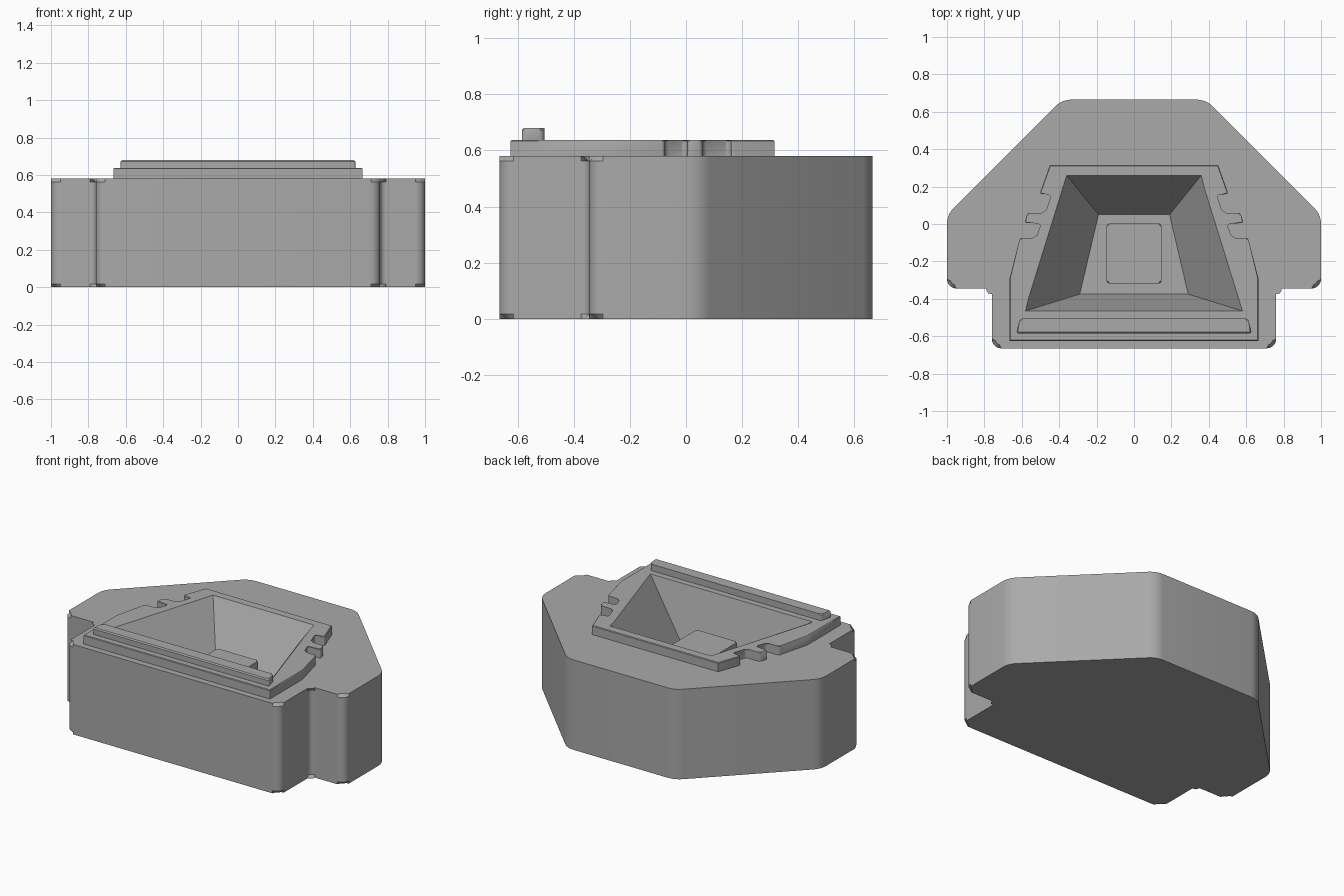
import bpy, bmesh, math
from mathutils import Vector

cube = bpy.data.objects.get("Cube")
if cube:
    bpy.data.objects.remove(cube, do_unlink=True)

grey = bpy.data.materials.new("plain grey")
grey.use_nodes = True
GREY = (0.4, 0.4, 0.4, 1)
grey.diffuse_color = GREY
grey.node_tree.nodes["Principled BSDF"].inputs["Base Color"].default_value = GREY


def mirrored(half):
    """Close a +x half outline (front to back) with its mirror image."""
    return half + [(-x, y, r) for x, y, r in reversed(half)]


def rounded(points, steps=5):
    """Round each (x, y, radius) corner with a tangent arc."""
    out = []
    for i, (x, y, r) in enumerate(points):
        p = Vector((x, y))
        a = (Vector(points[i - 1][:2]) - p).normalized()
        b = (Vector(points[(i + 1) % len(points)][:2]) - p).normalized()
        if r == 0:
            out.append(p)
            continue
        half = a.angle(b) / 2
        centre = p + (a + b).normalized() * (r / math.sin(half))
        start = p + a * (r / math.tan(half)) - centre
        end = p + b * (r / math.tan(half)) - centre
        for k in range(steps + 1):
            t = k / steps
            sweep = math.pi - 2 * half
            out.append(centre + (start * math.sin((1 - t) * sweep)
                                 + end * math.sin(t * sweep)) / math.sin(sweep))
    return out


def loft(name, low, high, z0, z1, bevel=0, bevel_base=False):
    """Solid between two outlines, with chamfered cap rims."""
    bm = bmesh.new()
    a = [bm.verts.new((p[0], p[1], z0)) for p in low]
    b = [bm.verts.new((p[0], p[1], z1)) for p in high]
    n = len(a)
    caps = [bm.faces.new(b)]
    base = bm.faces.new(a[::-1])
    if bevel_base:
        caps.append(base)
    for i in range(n):
        j = (i + 1) % n
        bm.faces.new((a[i], a[j], b[j], b[i]))
    if bevel:
        bmesh.ops.bevel(bm, geom=[e for f in caps for e in f.edges], offset=bevel,
                        segments=1, affect='EDGES', clamp_overlap=True)
    bmesh.ops.recalc_face_normals(bm, faces=bm.faces)
    mesh = bpy.data.meshes.new(name)
    bm.to_mesh(mesh)
    bm.free()
    mesh.materials.append(grey)
    obj = bpy.data.objects.new(name, mesh)
    bpy.context.collection.objects.link(obj)
    return obj


def prism(name, half, z0, z1, bevel, bevel_base=False):
    outline = rounded(mirrored(half))
    return loft(name, outline, outline, z0, z1, bevel, bevel_base)


# Main housing
body = prism("body", [(0.76, -0.665, 0.05), (0.76, -0.345, 0.03), (1, -0.345, 0.05),
                      (1, 0.05, 0.12), (0.385, 0.665, 0.12)], 0, 0.58, 0.018, True)

# Raised plate with notched sides
plate = prism("top_plate", [(0.665, -0.625, 0), (0.665, -0.29, 0), (0.61, -0.075, 0.015),
                            (0.525, -0.075, 0.025), (0.49, 0.005, 0.015), (0.585, 0.005, 0.01),
                            (0.57, 0.06, 0.02), (0.475, 0.06, 0.025), (0.435, 0.16, 0.015),
                            (0.505, 0.16, 0.01), (0.45, 0.315, 0)], 0.58, 0.638, 0.004)

# Ridge along the front of the plate
prism("front_ridge", [(0.63, -0.585, 0.01), (0.61, -0.505, 0.02)], 0.638, 0.68, 0.007)

# Sloping recess cut through plate and housing
FLOOR, RIM, ABOVE = 0.29, 0.638, 0.7
floor = [Vector(p) for p in ((0.29, -0.375), (0.19, 0.05), (-0.19, 0.05), (-0.29, -0.375))]
rim = [Vector(p) for p in ((0.58, -0.465), (0.36, 0.26), (-0.36, 0.26), (-0.58, -0.465))]
grow = (ABOVE - FLOOR) / (RIM - FLOOR)
over = [f + (r - f) * grow for f, r in zip(floor, rim)]
cutter = loft("recess_cutter", floor, over, FLOOR, ABOVE)
cutter.hide_render = True
for obj in (body, plate):
    cut = obj.modifiers.new("recess", 'BOOLEAN')
    cut.operation = 'DIFFERENCE'
    cut.solver = 'EXACT'
    cut.object = cutter
    bpy.context.view_layer.objects.active = obj
    bpy.ops.object.modifier_apply(modifier=cut.name)
bpy.data.objects.remove(cutter, do_unlink=True)

# Square block on the recess floor
prism("floor_block", [(0.147, -0.318, 0.015), (0.147, 0.002, 0.015)], FLOOR, 0.45, 0.007)

# Smooth the rounded corners, keep the chamfers crisp
bpy.ops.object.select_all(action='DESELECT')
for obj in bpy.context.collection.objects:
    if obj.type == 'MESH' and obj.data.materials and obj.data.materials[0] == grey:
        obj.select_set(True)
        bpy.context.view_layer.objects.active = obj
bpy.ops.object.shade_smooth_by_angle(angle=math.radians(30))
